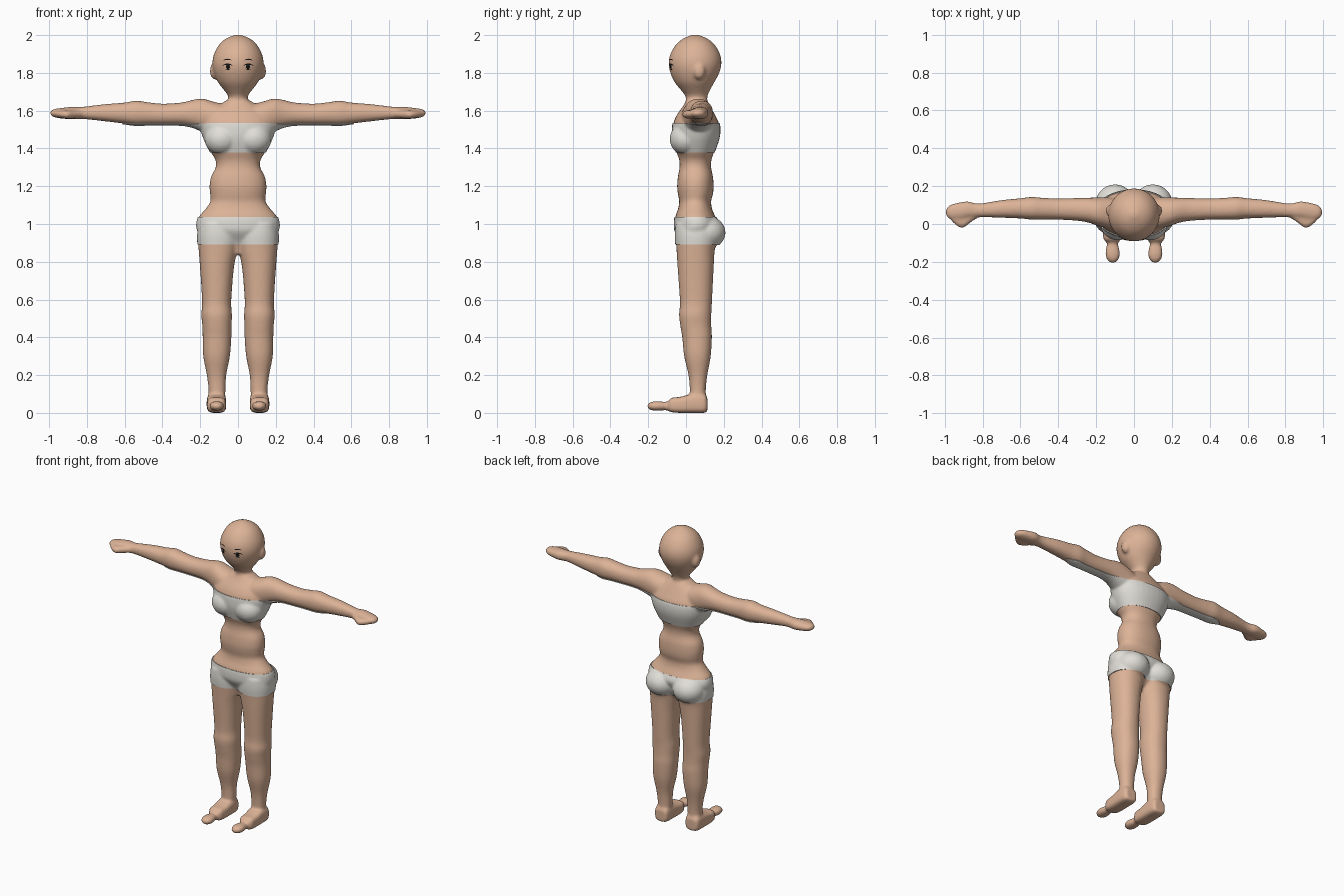
import bpy, bmesh, math
from mathutils import Vector, Matrix
from mathutils.bvhtree import BVHTree

if "Cube" in bpy.data.objects:
    bpy.data.objects.remove(bpy.data.objects["Cube"])


def material(name, rgb):
    m = bpy.data.materials.new(name)
    m.diffuse_color = (*rgb, 1)
    m.use_nodes = True
    m.node_tree.nodes["Principled BSDF"].inputs["Base Color"].default_value = m.diffuse_color
    return m


SKIN = material("skin", (0.72, 0.45, 0.31))
CLOTH = material("off_white_cloth", (0.75, 0.73, 0.68))
BLACK = material("black", (0.008, 0.008, 0.008))


def resample(rows, n=5):
    """Catmull-Rom smoothing of section rows."""
    out = []
    for i in range(len(rows) - 1):
        p = [rows[max(i - 1, 0)], rows[i], rows[i + 1], rows[min(i + 2, len(rows) - 1)]]
        for k in range(n):
            t = k / n
            out.append([0.5 * (2 * b + (c - a) * t + (2 * a - 5 * b + 4 * c - d) * t ** 2
                               + (3 * b - a - 3 * c + d) * t ** 3) for a, b, c, d in zip(*p)])
    return out + [list(rows[-1])]


def loft(bm, axis, rows, side=1, power=2.2, seg=32):
    """Rounded sections along an axis; row = position, then min/max of the other two axes."""
    rings = []
    for t, a0, a1, b0, b1 in resample(rows):
        ring = []
        for k in range(seg):
            w = 2 * math.pi * k / seg
            c, s = math.cos(w), math.sin(w)
            a = (a0 + a1) / 2 + (a1 - a0) / 2 * math.copysign(abs(c) ** (2 / power), c)
            b = (b0 + b1) / 2 + (b1 - b0) / 2 * math.copysign(abs(s) ** (2 / power), s)
            x, y, z = {"x": (t, a, b), "y": (a, t, b), "z": (a, b, t)}[axis]
            ring.append(bm.verts.new((side * x, y, z)))
        rings.append(ring)
    for r, q in zip(rings, rings[1:]):
        for k in range(seg):
            j = (k + 1) % seg
            bm.faces.new((r[k], r[j], q[j], q[k]))
    bm.faces.new(rings[0])
    bm.faces.new(rings[-1])


def ball(bm, centre, radii):
    bmesh.ops.create_uvsphere(bm, u_segments=24, v_segments=16, radius=1,
                              matrix=Matrix.Translation(centre) @ Matrix.Diagonal((*radii, 1)))


def add_object(name, bm, mat):
    me = bpy.data.meshes.new(name)
    bm.to_mesh(me)
    bm.free()
    me.materials.append(mat)
    ob = bpy.data.objects.new(name, me)
    bpy.context.collection.objects.link(ob)
    for p in me.polygons:
        p.use_smooth = True
    return ob


bm = bmesh.new()

# Torso: height, half width, front, back
torso = [(.84, .05, .0, .08), (.9, .15, -.02, .13), (.96, .208, -.055, .155), (1.0, .217, -.06, .17),
         (1.04, .206, -.056, .155), (1.08, .172, -.042, .138), (1.12, .146, -.036, .133),
         (1.16, .148, -.043, .143), (1.2, .151, -.047, .146), (1.25, .143, -.043, .143),
         (1.3, .118, -.034, .133), (1.34, .12, -.036, .135), (1.38, .144, -.05, .148),
         (1.45, .178, -.068, .172), (1.5, .193, -.07, .178), (1.54, .195, -.065, .172),
         (1.58, .17, -.047, .152), (1.625, .11, -.015, .128), (1.655, .06, .0, .11)]
loft(bm, "z", [(z, -w, w, f, b) for z, w, f, b in torso])

# Neck and head
head = [(1.58, .06, .0, .11), (1.65, .051, .0, .112), (1.68, .054, -.005, .115), (1.71, .075, -.028, .128),
        (1.75, .106, -.06, .15), (1.8, .128, -.083, .176), (1.85, .136, -.092, .188),
        (1.9, .127, -.083, .18), (1.95, .1, -.053, .151), (1.982, .063, -.014, .112), (2.002, .015, .034, .064)]
loft(bm, "z", [(z, -w, w, f, b) for z, w, f, b in head], power=2)

leg = [(.05, .07, .158, .02, .105), (.12, .066, .156, .02, .105), (.2, .062, .165, .013, .113),
       (.3, .043, .184, -.01, .131), (.4, .035, .187, -.02, .137), (.46, .034, .189, -.03, .134),
       (.52, .032, .194, -.037, .134), (.58, .036, .19, -.032, .137), (.68, .03, .195, -.038, .142),
       (.78, .02, .202, -.045, .147), (.86, .004, .208, -.05, .152), (.94, -.005, .212, -.055, .165),
       (1.0, .02, .2, -.05, .15)]
foot = [(.113, .078, .148, .008, .08), (.095, .065, .163, 0, .1), (.03, .062, .166, 0, .1),
        (-.03, .063, .165, 0, .085), (-.075, .066, .162, .003, .08), (-.092, .078, .15, .01, .066)]
toes = [(-.06, .082, .145, .012, .065), (-.1, .085, .142, .014, .058), (-.15, .074, .152, .012, .062),
        (-.185, .08, .144, .014, .058), (-.206, .1, .124, .028, .044)]
arm = [(.06, -.03, .13, 1.46, 1.63), (.13, -.025, .14, 1.475, 1.648), (.19, -.01, .14, 1.493, 1.664),
       (.24, .007, .139, 1.513, 1.657), (.3, .017, .137, 1.524, 1.643), (.4, .023, .135, 1.525, 1.637),
       (.48, .023, .138, 1.525, 1.645), (.54, .023, .143, 1.523, 1.653), (.6, .029, .136, 1.531, 1.643),
       (.7, .033, .126, 1.543, 1.635), (.8, .036, .11, 1.554, 1.623), (.84, .034, .11, 1.555, 1.619),
       (.88, .03, .12, 1.555, 1.62), (.92, .022, .114, 1.557, 1.616), (.96, .024, .105, 1.562, 1.611),
       (.985, .034, .09, 1.57, 1.604), (.993, .05, .075, 1.58, 1.594)]
thumb = [(.82, .035, .075, 1.565, 1.605), (.86, .01, .07, 1.56, 1.605), (.9, -.02, .06, 1.557, 1.603),
         (.93, -.014, .06, 1.56, 1.602), (.965, .016, .055, 1.568, 1.6)]

for s in (1, -1):
    loft(bm, "z", leg, s)
    loft(bm, "y", foot, s, 3.5)
    loft(bm, "y", toes, s)
    loft(bm, "x", arm, s)
    loft(bm, "x", thumb, s)
    ball(bm, (s * .1, .105, .955), (.1, .1, .085))      # buttock
    ball(bm, (s * .085, .0, 1.45), (.088, .082, .08))   # bust
    ball(bm, (s * .124, .07, 1.81), (.025, .032, .045))  # ear

bmesh.ops.recalc_face_normals(bm, faces=bm.faces)

# Blend the lofts into one continuous skin
body = add_object("body", bm, SKIN)
rm = body.modifiers.new("blend", "REMESH")
rm.mode = "VOXEL"
rm.voxel_size = 0.008
rm.use_smooth_shade = True
sm = body.modifiers.new("soften", "SMOOTH")
sm.factor = 0.5
sm.iterations = 8
mesh = bpy.data.meshes.new_from_object(body.evaluated_get(bpy.context.evaluated_depsgraph_get()))
body.modifiers.clear()
body.data = mesh
mesh.materials.clear()
mesh.materials.append(SKIN)
for p in mesh.polygons:
    p.use_smooth = True
    p.material_index = 0


# Clothing: a height slice of the body, pushed outwards, with a turned-in rim
def garment(name, low, high, gap=0.005):
    g = bmesh.new()
    g.from_mesh(mesh)
    for z, n in ((high, 1), (low, -1)):
        bmesh.ops.bisect_plane(g, geom=g.verts[:] + g.edges[:] + g.faces[:], dist=1e-5,
                               plane_co=(0, 0, z), plane_no=(0, 0, n), clear_outer=True)
    g.normal_update()
    for v, n in [(v, v.normal.copy()) for v in g.verts]:
        v.co += n * gap
    rim = [e for e in g.edges if e.is_boundary]
    inward = {v: v.normal.copy() for e in rim for v in e.verts}
    keys = {tuple(v.co): n for v, n in inward.items()}
    new = bmesh.ops.extrude_edge_only(g, edges=rim)["geom"]
    for v in [v for v in new if isinstance(v, bmesh.types.BMVert)]:
        v.co -= keys.get(tuple(v.co), Vector()) * gap * 1.6
    bmesh.ops.recalc_face_normals(g, faces=g.faces)
    ob = add_object(name, g, CLOTH)
    bpy.context.view_layer.objects.active = ob
    ob.select_set(True)
    bpy.ops.object.shade_smooth_by_angle(angle=math.radians(50))
    ob.select_set(False)


garment("bandeau_top", 1.38, 1.533)
garment("shorts", 0.893, 1.035)

# Eyes: thin dark plates laid on the face
tree = BVHTree.FromObject(body, bpy.context.evaluated_depsgraph_get())


def on_face(b, x, z):
    hit = tree.ray_cast(Vector((x, -1, z)), Vector((0, 1, 0)))[0]
    return b.verts.new((x, hit.y - 0.003, z))


def strip(b, s, x0, x1, z, arch, thick, n=8):
    prev = None
    for k in range(n + 1):
        u = 2 * k / n - 1
        x, zc = x0 + (x1 - x0) * k / n, z + arch * (1 - u * u)
        h = thick * (1 - 0.7 * u * u) / 2
        pair = (on_face(b, s * x, zc - h), on_face(b, s * x, zc + h))
        if prev:
            b.faces.new((prev[0], pair[0], pair[1], prev[1])[::s])
        prev = pair


for s, side in ((1, "left"), (-1, "right")):
    b = bmesh.new()
    ring = [on_face(b, s * .053 + .011 * math.cos(k * math.pi / 8), 1.833 + .013 * math.sin(k * math.pi / 8))
            for k in range(16)]
    b.faces.new(ring)
    strip(b, s, .028, .082, 1.838, .009, .007)
    strip(b, s, .038, .07, 1.822, -.004, .004)
    add_object(side + "_eye", b, BLACK)
    b = bmesh.new()
    strip(b, s, .034, .076, 1.867, .005, .006)
    add_object(side + "_eyebrow", b, BLACK)
